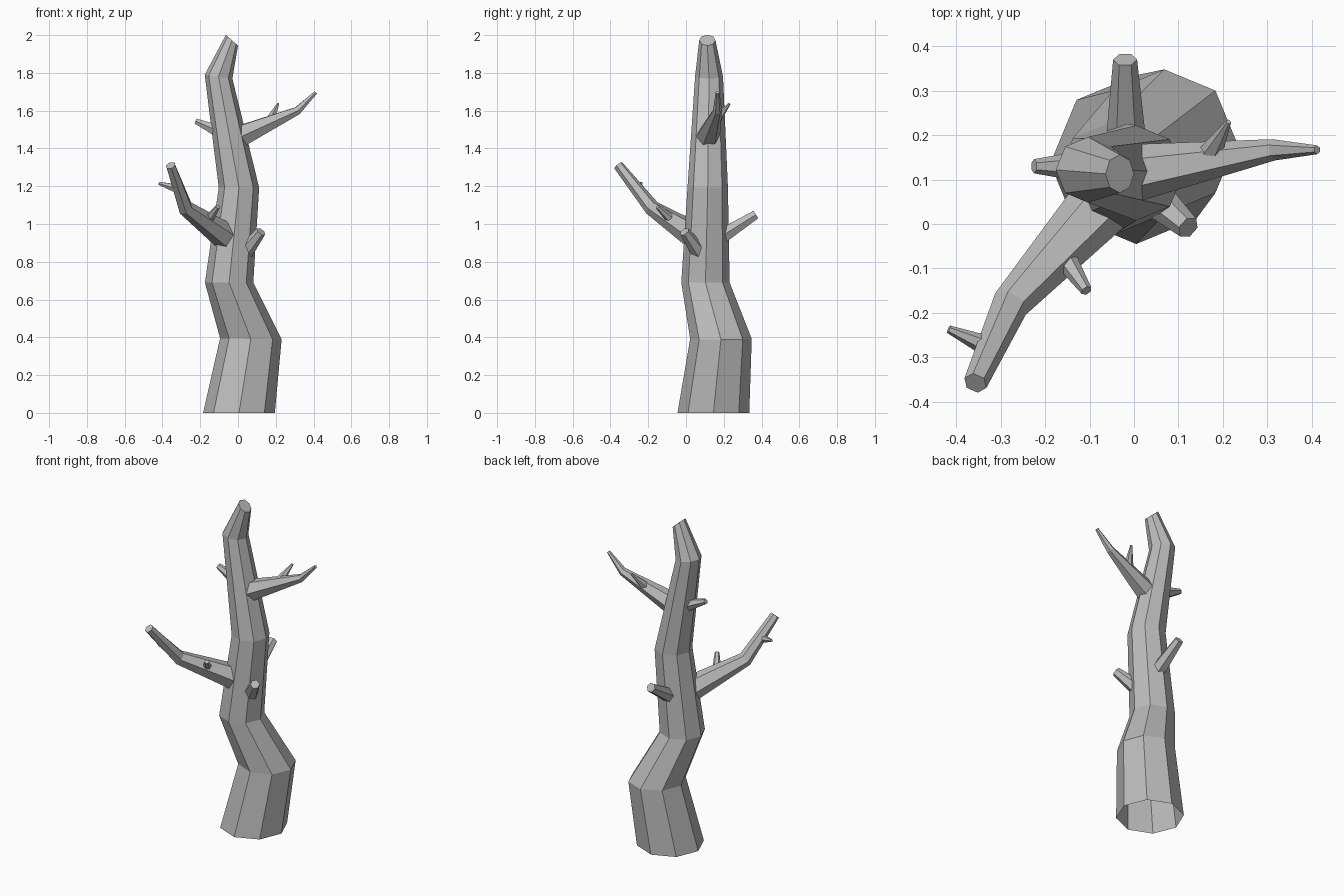
import bpy, bmesh, math
from mathutils import Vector

cube = bpy.data.objects.get("Cube")
if cube:
    bpy.data.objects.remove(cube)

bark = bpy.data.materials.new("grey_bark")
bark.use_nodes = True
bark.diffuse_color = (0.5, 0.5, 0.5, 1)
bark.node_tree.nodes["Principled BSDF"].inputs["Base Color"].default_value = (0.5, 0.5, 0.5, 1)


def skin(name, rings):
    """Join rings of points into a tube, open at the start, capped at the end."""
    bm = bmesh.new()
    loops = [[bm.verts.new(p) for p in ring] for ring in rings]
    n = len(loops[0])
    for low, high in zip(loops, loops[1:]):
        for i in range(n):
            j = (i + 1) % n
            bm.faces.new((low[i], low[j], high[j], high[i]))
    bm.faces.new(loops[-1])
    mesh = bpy.data.meshes.new(name)
    bm.to_mesh(mesh)
    bm.free()
    mesh.materials.append(bark)
    obj = bpy.data.objects.new(name, mesh)
    bpy.context.collection.objects.link(obj)


def limb(name, path, radii, sides=6):
    """Tapering branch whose rings stand square to the path."""
    pts = [Vector(p) for p in path]
    rings = []
    for k, (p, r) in enumerate(zip(pts, radii)):
        way = (pts[min(k + 1, len(pts) - 1)] - pts[max(k - 1, 0)]).normalized()
        side = Vector((0, 0, 1)).cross(way).normalized()
        up = way.cross(side)
        turns = [2 * math.pi * i / sides for i in range(sides)]
        rings.append([p + r * (math.cos(a) * side + math.sin(a) * up) for a in turns])
    skin(name, rings)


# Trunk: centre, radius, and slope of each ring along x
trunk = [
    ((0.005, 0.145, 0), 0.19, 0),
    ((0.068, 0.185, 0.392), 0.163, -0.02),
    ((-0.047, 0.103, 0.69), 0.128, 0),
    ((0.005, 0.115, 1.193), 0.107, 0),
    ((-0.103, 0.122, 1.78), 0.074, -0.14),
    ((-0.032, 0.113, 1.973), 0.043, -0.9),
]
rings = []
for (x, y, z), r, slope in trunk:
    squash = 1 / math.sqrt(1 + slope * slope)
    ring = []
    for i in range(8):
        a = math.pi * i / 4
        dx = r * squash * math.cos(a)
        ring.append((x + dx, y + r * math.sin(a), z + slope * dx))
    rings.append(ring)
skin("trunk", rings)

# Large branches
limb("front_branch", [(-0.06, 0.06, 0.93), (-0.278, -0.18, 1.085), (-0.357, -0.358, 1.31)],
     (0.075, 0.042, 0.027))
limb("left_branch", [(0.0, 0.115, 1.46), (0.315, 0.167, 1.6), (0.412, 0.167, 1.697)],
     (0.065, 0.024, 0.01))

# Broken stubs on the trunk
limb("front_left_stub", [(0.035, 0.07, 0.85), (0.122, -0.008, 0.96)], (0.045, 0.027))
limb("back_stub", [(-0.018, 0.18, 0.93), (-0.02, 0.37, 1.05)], (0.046, 0.027))
limb("right_stub", [(-0.1, 0.13, 1.49), (-0.225, 0.13, 1.545)], (0.038, 0.016))

# Small twigs on the branches
limb("front_branch_outer_twig", [(-0.33, -0.275, 1.19), (-0.417, -0.237, 1.215)], (0.024, 0.009))
limb("front_branch_inner_twig", [(-0.15, -0.085, 1.03), (-0.107, -0.15, 1.092)], (0.025, 0.013))
limb("left_branch_twig", [(0.17, 0.155, 1.545), (0.213, 0.23, 1.637)], (0.028, 0.006))
